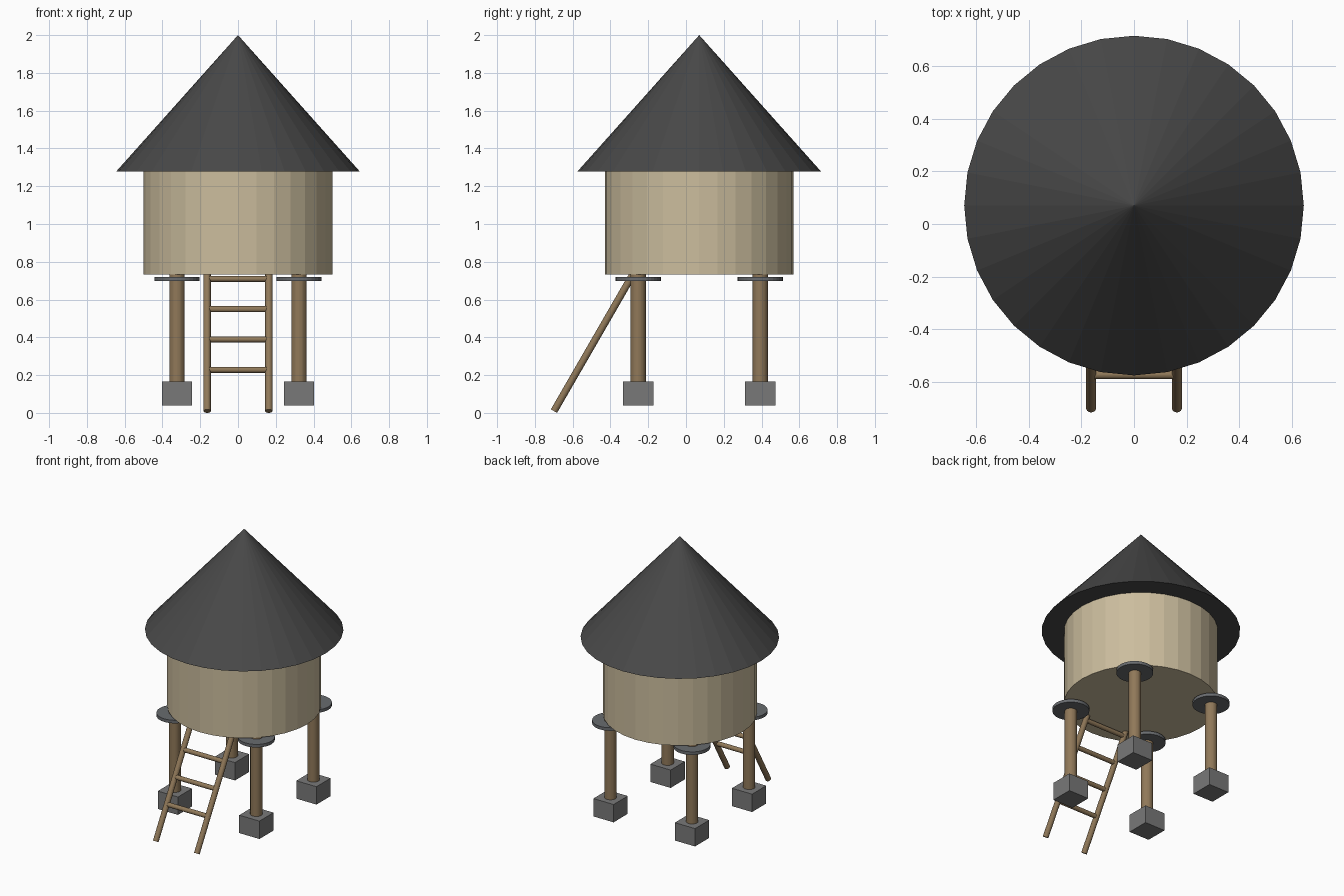
import bpy
import math
from mathutils import Vector

if "Cube" in bpy.data.objects:
    bpy.data.objects.remove(bpy.data.objects["Cube"])

CY = 0.07  # hut centre in y


def material(name, rgb):
    m = bpy.data.materials.new(name)
    m.diffuse_color = (*rgb, 1)
    m.use_nodes = True
    m.node_tree.nodes["Principled BSDF"].inputs["Base Color"].default_value = m.diffuse_color
    return m


ROOF = material("dark roof", (0.065, 0.065, 0.065))
WALL = material("tan wall", (0.60, 0.51, 0.34))
WOOD = material("brown wood", (0.28, 0.19, 0.10))
STONE = material("grey stone", (0.19, 0.19, 0.19))
METAL = material("metal grey", (0.14, 0.148, 0.158))


def finish(name, mat):
    ob = bpy.context.object
    ob.name = name
    ob.data.materials.append(mat)
    return ob


def rod(name, a, b, r, mat, sides=32):
    """Cylinder between two points."""
    a, b = Vector(a), Vector(b)
    d = b - a
    bpy.ops.mesh.primitive_cylinder_add(
        vertices=sides, radius=r, depth=d.length, location=(a + b) / 2,
        rotation=d.to_track_quat('Z', 'Y').to_euler())
    return finish(name, mat)


# Roof cone and round wall
bpy.ops.mesh.primitive_cone_add(vertices=32, radius1=0.645, radius2=0,
                                depth=0.722, location=(0, CY, 1.639))
finish("roof", ROOF)
rod("round_wall", (0, CY, 0.732), (0, CY, 1.29), 0.5, WALL)

# Four stilts, each with a footing block and a rodent guard disc
for sx, side in ((-1, "left"), (1, "right")):
    for sy, end in ((-1, "front"), (1, "back")):
        x, y = sx * 0.323, CY + sy * 0.323
        tag = f"{end}_{side}"
        rod(f"post_{tag}", (x, y, 0.1), (x, y, 0.74), 0.04, WOOD)
        rod(f"guard_disc_{tag}", (x, y, 0.698), (x, y, 0.72), 0.12, METAL)
        bpy.ops.mesh.primitive_cube_add(size=1, location=(x, y, 0.102))
        block = finish(f"footing_{tag}", STONE)
        block.scale = (0.16, 0.16, 0.128)

# Ladder leaning 30 degrees from vertical
Z0, Y0, SLOPE = 0.0095, -0.699, math.tan(math.radians(30))


def ladder_y(z):
    return Y0 + (z - Z0) * SLOPE


for sx, side in ((-1, "left"), (1, "right")):
    x = sx * 0.163
    rod(f"ladder_rail_{side}", (x, Y0, Z0), (x, ladder_y(0.76), 0.76), 0.019, WOOD)
for i in range(4):
    z = 0.228 + i * 0.1605
    rod(f"ladder_rung_{i + 1}", (-0.163, ladder_y(z), z),
        (0.163, ladder_y(z), z), 0.016, WOOD)
